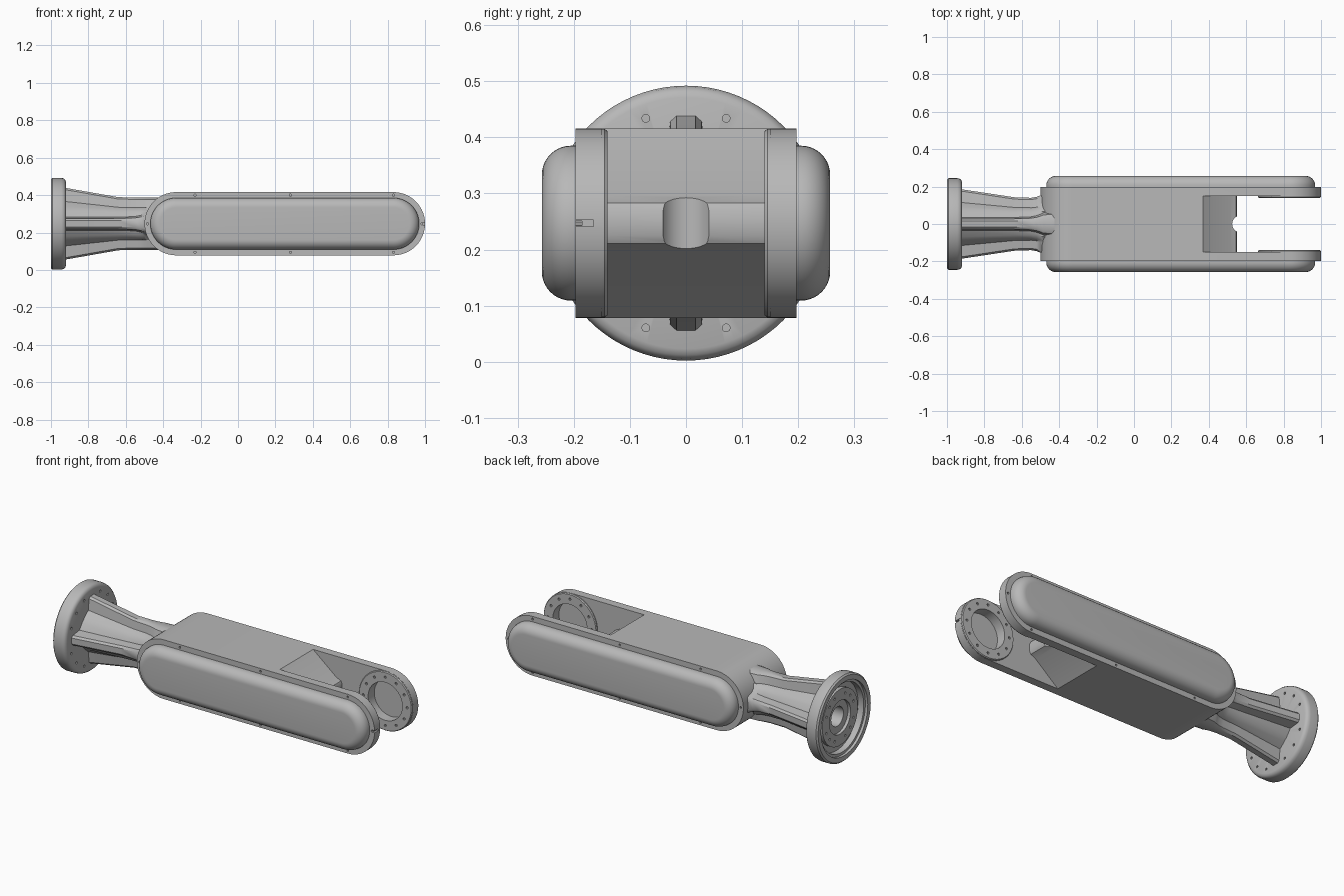
import bpy, bmesh
from math import sin, cos, pi, radians, sqrt
from mathutils import Vector

if "Cube" in bpy.data.objects:
    bpy.data.objects.remove(bpy.data.objects["Cube"])

ZC = 0.247          # height of the long axis
X0, X1 = -0.331, 0.831   # centres of the rounded ends
R = 0.169           # end radius of the body

metal = bpy.data.materials.new("cast grey")
metal.use_nodes = True
metal.diffuse_color = (0.48, 0.48, 0.48, 1)
metal.node_tree.nodes["Principled BSDF"].inputs["Base Color"].default_value = (0.48, 0.48, 0.48, 1)


def loft(name, parts, closed=False):
    """Skin each list of equal-length rings; closed joins last ring to first."""
    bm = bmesh.new()
    for rings in parts:
        vs = [[bm.verts.new(p) for p in ring] for ring in rings]
        n = len(vs[0])
        pairs = list(zip(vs, vs[1:]))
        if closed:
            pairs.append((vs[-1], vs[0]))
        else:
            bm.faces.new(vs[0][::-1])
            bm.faces.new(vs[-1])
        for a, b in pairs:
            for i in range(n):
                j = (i + 1) % n
                bm.faces.new((a[i], a[j], b[j], b[i]))
    bmesh.ops.recalc_face_normals(bm, faces=bm.faces)
    mesh = bpy.data.meshes.new(name)
    bm.to_mesh(mesh)
    bm.free()
    mesh.materials.append(metal)
    ob = bpy.data.objects.new(name, mesh)
    bpy.context.collection.objects.link(ob)
    return ob


def activate(ob):
    bpy.ops.object.select_all(action='DESELECT')
    ob.select_set(True)
    bpy.context.view_layer.objects.active = ob


def cut(ob, cutter):
    mod = ob.modifiers.new("cut", 'BOOLEAN')
    mod.operation = 'DIFFERENCE'
    mod.solver = 'EXACT'
    mod.object = cutter
    activate(ob)
    bpy.ops.object.modifier_apply(modifier=mod.name)
    bpy.data.objects.remove(cutter)


def smooth(ob, angle=32):
    activate(ob)
    bpy.ops.object.shade_smooth_by_angle(angle=radians(angle))


def circle_x(x, r, y=0, z=ZC, n=64):
    return [(x, y + r * cos(2 * pi * i / n), z + r * sin(2 * pi * i / n)) for i in range(n)]


def circle_y(y, r, x=X1, z=ZC, n=64):
    return [(x + r * cos(2 * pi * i / n), y, z + r * sin(2 * pi * i / n)) for i in range(n)]


def stadium(y, r, n=28):
    right = [(X1 + r * sin(pi * i / n), y, ZC - r * cos(pi * i / n)) for i in range(n + 1)]
    left = [(X0 - r * sin(pi * i / n), y, ZC + r * cos(pi * i / n)) for i in range(n + 1)]
    return right + left


# Body with a fork at one end
body = loft("arm_body", [[stadium(-0.197, R), stadium(0.197, R)]])
half = [(0.363, 0.174), (0.515, 0.05), (0.545, 0.036), (0.552, 0.022)]
web = [(x, ZC + h) for x, h in half] + [(x, ZC - h) for x, h in half[::-1]]
web += [(1.1, ZC - 0.174), (1.1, ZC + 0.174)]
cut(body, loft("slot", [[[(x, y, z) for x, z in web] for y in (-0.15, 0.15)]]))

# Scoop in the web nose and bores through the fork plates
scoop = [[(x + 0.045 * cos(pi * i / 12), 0.045 * sin(pi * i / 12), z)
          for i in range(24) for x in (0.57,)] for z in (0.1, 0.4)]
cut(body, loft("scoop", [scoop]))
cut(body, loft("bores", [[circle_y(s * 0.145, 0.108), circle_y(s * 0.3, 0.108)] for s in (-1, 1)]))

# Small screw holes around the rim of both plates
rim = [(x, ZC + s * 0.153) for x in (-0.23, 0.28, X1) for s in (-1, 1)]
rim += [(X0 - 0.153, ZC), (X1 + 0.153, ZC)]
cut(body, loft("rim_holes", [[circle_y(s * 0.185, 0.006, x, z, 10), circle_y(s * 0.21, 0.006, x, z, 10)]
                             for x, z in rim for s in (-1, 1)]))

# Narrow slit in the tip of one plate
slit = [[(x, y, z) for y, z in ((-0.21, 0.241), (-0.13, 0.241), (-0.13, 0.253), (-0.21, 0.253))]
        for x in (0.988, 1.02)]
cut(body, loft("slit", [slit]))
smooth(body)

# Bearing rings inside the fork, and domed side covers
for side, s in (("right", -1), ("left", 1)):
    ring = [(0.108, 0.165), (0.108, 0.14), (0.164, 0.14), (0.168, 0.145), (0.168, 0.165)]
    boss = loft("bearing_ring_" + side, [[circle_y(s * y, r) for r, y in ring]], closed=True)
    spots = [(X1 + 0.138 * cos(a * pi / 6), ZC + 0.138 * sin(a * pi / 6)) for a in range(12)]
    cut(boss, loft("ring_holes", [[circle_y(s * 0.13, 0.007, x, z, 10), circle_y(s * 0.155, 0.007, x, z, 10)]
                                  for x, z in spots]))
    smooth(boss)
    f = 0.052
    dome = [stadium(s * 0.196, 0.138)]
    dome += [stadium(s * (0.205 + f * sin(a * pi / 20)), 0.138 - f * (1 - cos(a * pi / 20)))
             for a in range(11)]
    smooth(loft("side_cover_" + side, [dome]))

# Four-ribbed tapering neck


def neck_ring(x, ry, rz, w, v):
    pts = []
    for q in range(4):
        r = (ry, rz, ry, rz)[q]
        nxt = (rz, ry, rz, ry)[q]
        quad = [(r - 0.01, -w), (r, -0.6 * w), (r, 0.6 * w), (r - 0.01, w)]
        quad += [(0.62 * r, 1.25 * w), (v + 0.012, v - 0.009), (v - 0.009, v + 0.012), (1.25 * w, 0.62 * nxt)]
        c, s = ((1, 0), (0, 1), (-1, 0), (0, -1))[q]
        pts += [(x, a * c - b * s, ZC + a * s + b * c) for a, b in quad]
    return pts


stations = [(-0.925, 0.186, 0.192, 0.028, 0.078), (-0.64, 0.143, 0.142, 0.028, 0.068),
            (-0.55, 0.14, 0.14, 0.031, 0.068), (-0.52, 0.145, 0.14, 0.036, 0.07),
            (-0.5, 0.154, 0.14, 0.042, 0.073), (-0.485, 0.17, 0.14, 0.048, 0.076),
            (-0.4, 0.18, 0.14, 0.055, 0.08)]
neck = loft("ribbed_neck", [[neck_ring(*s) for s in stations]])
cut(neck, loft("neck_bore", [[circle_x(-1.1, 0.055), circle_x(-0.75, 0.055)]]))
smooth(neck, 40)

# Round mounting flange, stepped at the back
steps = [(0.095, -0.955), (0.095, -0.972), (0.16, -0.972), (0.16, -0.95), (0.195, -0.95),
         (0.195, -0.985), (0.21, -0.985), (0.21, -1.0), (0.237, -1.0), (0.245, -0.992),
         (0.245, -0.945), (0.242, -0.932), (0.235, -0.924), (0.224, -0.92), (0.08, -0.92)]
flange = loft("mounting_flange", [[circle_x(x, r, n=80) for r, x in steps]])
cut(flange, loft("flange_bore", [[circle_x(-1.1, 0.055), circle_x(-0.85, 0.055)]]))
angles = [radians(90 * q + 45 + d) for q in range(4) for d in (-24, 0, 24)]


def bolt_holes(radius, xa, xb):
    return loft("bolt_holes", [[circle_x(x, 0.007, radius * cos(a), ZC + radius * sin(a), 10)
                                for x in (xa, xb)] for a in angles])


cut(flange, bolt_holes(0.2, -0.935, -0.9))
cut(flange, bolt_holes(0.13, -1.02, -0.96))
smooth(flange)
